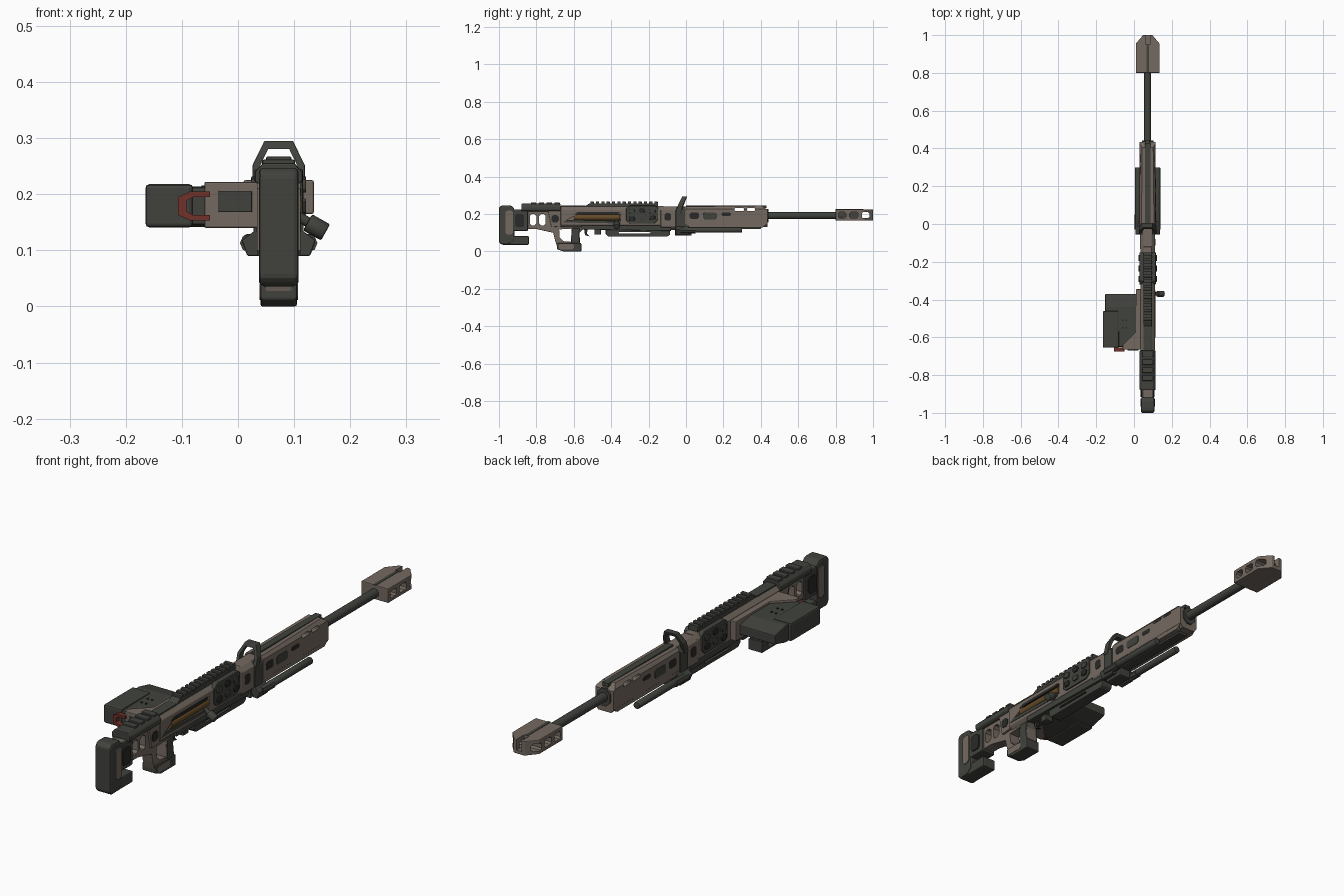
import bpy, bmesh, math
from mathutils import Vector

CX = 0.0725  # centre line of the rifle


def material(name, rgb):
    m = bpy.data.materials.new(name)
    m.diffuse_color = (*rgb, 1)
    return m


TAUPE = material("taupe", (0.175, 0.142, 0.118))
DARK = material("dark_olive_grey", (0.052, 0.055, 0.046))
BLACK = material("near_black", (0.022, 0.023, 0.021))
RED = material("rust_red", (0.16, 0.032, 0.022))
BRASS = material("brass_brown", (0.13, 0.07, 0.022))


def rect(u0, u1, v0, v1):
    return [(u0, v0), (u1, v0), (u1, v1), (u0, v1)]


def octagon(u0, u1, v0, v1, c):
    return [(u0 + c, v0), (u1 - c, v0), (u1, v0 + c), (u1, v1 - c),
            (u1 - c, v1), (u0 + c, v1), (u0, v1 - c), (u0, v0 + c)]


def bake(ob):
    dg = bpy.context.evaluated_depsgraph_get()
    me = bpy.data.meshes.new_from_object(ob.evaluated_get(dg))
    ob.modifiers.clear()
    ob.data = me


def cut(ob, cutters):
    for c in cutters:
        m = ob.modifiers.new("cut", 'BOOLEAN')
        m.operation, m.solver, m.object = 'DIFFERENCE', 'EXACT', c
        bake(ob)
        bpy.data.objects.remove(c)


def prism(name, axis, pts, a, b, mat, bevel=0, holes=()):
    """Extrude a polygon along an axis from a to b, with optional through holes."""
    place = {'x': lambda u, v, w: (w, u, v), 'y': lambda u, v, w: (u, w, v),
             'z': lambda u, v, w: (u, v, w)}[axis]
    bm = bmesh.new()
    lo = [bm.verts.new(place(u, v, a)) for u, v in pts]
    hi = [bm.verts.new(place(u, v, b)) for u, v in pts]
    bm.faces.new(lo)
    bm.faces.new(hi)
    for i in range(len(pts)):
        j = (i + 1) % len(pts)
        bm.faces.new((lo[i], lo[j], hi[j], hi[i]))
    bmesh.ops.recalc_face_normals(bm, faces=bm.faces)
    me = bpy.data.meshes.new(name)
    bm.to_mesh(me)
    bm.free()
    me.materials.append(mat)
    ob = bpy.data.objects.new(name, me)
    bpy.context.collection.objects.link(ob)
    if bevel:
        m = ob.modifiers.new("bevel", 'BEVEL')
        m.width, m.segments, m.limit_method = bevel, 2, 'ANGLE'
        bake(ob)
    cut(ob, [prism("cutter", axis, h, a - 0.05, b + 0.05, mat) for h in holes])
    return ob


def box(name, x0, x1, y0, y1, z0, z1, mat, bevel=0):
    return prism(name, 'z', rect(x0, x1, y0, y1), z0, z1, mat, bevel)


def rod(name, a, b, r, mat, sides=20, bevel=0):
    a, b = Vector(a), Vector(b)
    ring = [(r * math.cos(t * math.tau / sides), r * math.sin(t * math.tau / sides)) for t in range(sides)]
    ob = prism(name, 'z', ring, 0, (b - a).length, mat, bevel)
    ob.matrix_world = (b - a).to_track_quat('Z', 'Y').to_matrix().to_4x4()
    ob.location = a
    for p in ob.data.polygons:
        p.use_smooth = len(p.vertices) == 4
    ob.data.set_sharp_from_angle(angle=math.radians(35))
    return ob


def sides(name, axis, pts, depth0, depth1, mat, bevel=0, holes=()):
    """Same side plate on both flanks, depth measured from the centre line."""
    for s, tag in ((1, "right"), (-1, "left")):
        a, b = sorted((CX + s * depth0, CX + s * depth1))
        prism(f"{name}_{tag}", axis, pts, a, b, mat, bevel, holes)


# Barrel and muzzle brake
rod("barrel", (CX, 0.3, 0.192), (CX, 0.84, 0.192), 0.0185, DARK)
brake = prism("muzzle_brake", 'z', [(0.01, 0.80), (0.135, 0.80), (0.135, 0.955), (0.097, 1.0),
              (0.048, 1.0), (0.01, 0.955)], 0.165, 0.225, TAUPE, 0.003)
cut(brake, [prism("cutter", 'x', octagon(a, b, 0.178, 0.21, 0.007), -0.1, 0.3, DARK)
            for a, b in ((0.815, 0.855), (0.875, 0.92), (0.94, 0.98))]
    + [box("cutter", 0.061, 0.084, 0.95, 1.1, 0.18, 0.3, DARK)])
box("brake_core", 0.058, 0.087, 0.81, 0.93, 0.172, 0.218, DARK)
box("brake_top_strip", 0.066, 0.079, 0.80, 0.95, 0.222, 0.2265, DARK)

# Handguard: faceted shell, slots, dark spine and panels
guard = prism("handguard", 'x', [(0, 0.13), (0.435, 0.13), (0.435, 0.222), (0.405, 0.245), (0, 0.24)],
              0.03, 0.115, TAUPE)
cut(guard, [prism("cutter", 'y', p, -0.1, 0.6, DARK) for p in
            ([(0.02, 0.215), (0.055, 0.26), (0.02, 0.26)], [(0.125, 0.215), (0.09, 0.26), (0.125, 0.26)],
             [(0.02, 0.16), (0.05, 0.12), (0.02, 0.12)], [(0.125, 0.16), (0.095, 0.12), (0.125, 0.12)])]
    + [prism("cutter", 'x', octagon(a, b, 0.217, 0.232, 0.004), -0.1, 0.3, DARK)
       for a, b in ((0.26, 0.31), (0.325, 0.37))])
box("handguard_spine", 0.058, 0.087, 0.0, 0.43, 0.232, 0.247, DARK, 0.002)
sides("handguard_panel", 'x', octagon(0.09, 0.165, 0.172, 0.208, 0.008), 0.035, 0.0445, DARK, 0.001)
sides("handguard_rear_slot", 'x', octagon(0.02, 0.07, 0.175, 0.208, 0.008), 0.035, 0.0435, BLACK)
sides("handguard_front_slot", 'x', octagon(0.19, 0.24, 0.19, 0.208, 0.005), 0.035, 0.0435, BLACK)
sides("handguard_lower_rail", 'x', [(0, 0.128), (0.41, 0.128), (0.43, 0.145), (0.42, 0.155), (0, 0.155)],
      0.02, 0.042, TAUPE, 0.002)
box("handguard_keel", 0.052, 0.093, 0.0, 0.40, 0.12, 0.135, DARK, 0.003)
prism("handguard_nose", 'y', octagon(0.042, 0.103, 0.155, 0.228, 0.02), 0.42, 0.442, DARK)

# Folded bipod with its bracket
for s, tag in ((1, "right"), (-1, "left")):
    x = CX + s * 0.0525
    rod("bipod_leg_" + tag, (x, -0.02, 0.115), (x, 0.30, 0.115), 0.0145, DARK, 20, 0.004)
    rod("bipod_collar_" + tag, (x, -0.03, 0.113), (x, 0.05, 0.113), 0.0165, DARK, 8)
    prism("bipod_hinge_" + tag, 'y', [(CX + s * u, z) for u, z in ((0.02, 0.122), (0.04, 0.137),
          (0.066, 0.118), (0.056, 0.09), (0.036, 0.09))], -0.055, 0.015, DARK, 0.003)
box("bipod_mount", 0.045, 0.10, -0.06, 0.03, 0.085, 0.135, DARK, 0.005)

# Collar, clamp and carry handle
prism("barrel_collar", 'y', octagon(0.033, 0.112, 0.115, 0.24, 0.018), -0.135, 0.0, TAUPE, 0.002)
prism("barrel_clamp", 'y', octagon(0.028, 0.117, 0.10, 0.238, 0.02), -0.055, -0.005, DARK, 0.002)
sides("collar_port", 'x', octagon(-0.115, -0.08, 0.165, 0.205, 0.008), 0.03, 0.0415, BLACK)
handle = prism("carry_handle", 'y', [(0.026, 0.205), (0.026, 0.252), (0.047, 0.295), (0.098, 0.295),
               (0.119, 0.252), (0.119, 0.205)], -0.055, -0.028, DARK, 0.002,
               [[(0.039, 0.15), (0.039, 0.25), (0.054, 0.281), (0.091, 0.281), (0.106, 0.25), (0.106, 0.15)]])
for v in handle.data.vertices:
    v.co.y += max(0, v.co.z - 0.225) * 0.5

# Receiver with ejection recess and brass bolt carrier
recv = prism("receiver", 'y', octagon(0.035, 0.11, 0.125, 0.243, 0.018), -0.67, -0.12, TAUPE, 0.002)
cut(recv, [prism("cutter", 'x', [(-0.64, 0.168), (-0.35, 0.160), (-0.35, 0.207), (-0.56, 0.207)],
                 0.09, 0.2, DARK)])
rod("bolt_carrier", (0.098, -0.60, 0.182), (0.098, -0.352, 0.182), 0.0165, BRASS)
prism("recess_cover", 'x', [(-0.60, 0.198), (-0.36, 0.198), (-0.36, 0.21), (-0.58, 0.21)], 0.092, 0.112, BLACK)
prism("recess_floor", 'x', [(-0.66, 0.155), (-0.36, 0.15), (-0.36, 0.163), (-0.64, 0.169)], 0.092, 0.112, DARK)
prism("receiver_underside", 'x', [(-0.56, 0.118), (-0.08, 0.11), (-0.08, 0.145), (-0.56, 0.145)],
      0.038, 0.107, DARK, 0.003)
box("receiver_top_strip", 0.05, 0.095, -0.67, -0.54, 0.228, 0.246, DARK, 0.003)

# Dark side housings with raised knobs
sides("side_housing", 'x', [(-0.32, 0.165), (-0.30, 0.15), (-0.17, 0.15), (-0.15, 0.17), (-0.15, 0.235),
      (-0.165, 0.245), (-0.30, 0.245), (-0.32, 0.23)], 0.02, 0.043, DARK, 0.003)
for i, (y, z) in enumerate(((-0.29, 0.215), (-0.235, 0.22), (-0.18, 0.215), (-0.29, 0.175), (-0.235, 0.18), (-0.18, 0.18))):
    sides(f"housing_knob_{i}", 'x', octagon(y - 0.016, y + 0.016, z - 0.012, z + 0.012, 0.006),
          0.04, 0.049, BLACK if i % 2 else DARK, 0.002)

# Top rail
prism("top_rail", 'x', [(-0.555, 0.235), (-0.515, 0.257), (-0.15, 0.257), (-0.15, 0.235)], 0.051, 0.094, DARK, 0.002)
for i in range(13):
    y = -0.51 + i * 0.0285
    box(f"rail_tooth_{i}", 0.05, 0.095, y, y + 0.017, 0.25, 0.267, DARK, 0.002)

# Lower bar and trigger group
prism("lower_bar", 'x', [(-0.43, 0.095), (-0.415, 0.08), (-0.10, 0.08), (-0.085, 0.09), (-0.085, 0.113),
      (-0.43, 0.118)], 0.047, 0.098, DARK, 0.004, [octagon(-0.36, -0.19, 0.096, 0.105, 0.003)])
prism("trigger", 'x', [(-0.545, 0.122), (-0.525, 0.122), (-0.53, 0.095), (-0.515, 0.08), (-0.54, 0.088)], 0.066, 0.079, BLACK)
box("trigger_stop", 0.055, 0.09, -0.49, -0.455, 0.09, 0.125, DARK, 0.003)

# Bolt handle
rod("bolt_arm", (0.095, -0.37, 0.168), (0.135, -0.37, 0.144), 0.009, DARK, 12)
rod("bolt_knob", (0.124, -0.37, 0.150), (0.156, -0.37, 0.132), 0.0165, DARK, 16, 0.003)

# Stock chassis, thumbhole grip and foot
prism("stock_chassis", 'x', [(-0.93, 0.225), (-0.55, 0.225), (-0.55, 0.12), (-0.57, 0.1), (-0.563, 0.006),
      (-0.685, 0.012), (-0.70, 0.06), (-0.71, 0.10), (-0.80, 0.12), (-0.93, 0.12)], 0.048, 0.097, TAUPE, 0.003,
      [octagon(-0.835, -0.80, 0.14, 0.20, 0.01), octagon(-0.785, -0.75, 0.14, 0.20, 0.01),
       [(-0.678, 0.118), (-0.612, 0.122), (-0.615, 0.052), (-0.655, 0.055), (-0.675, 0.075)]])
prism("grip", 'x', [(-0.612, 0.125), (-0.565, 0.125), (-0.572, 0.095), (-0.56, 0.0), (-0.615, 0.01)],
      0.042, 0.103, DARK, 0.006)
prism("grip_foot", 'x', [(-0.69, 0.045), (-0.69, 0.012), (-0.655, 0.0), (-0.56, 0.0), (-0.56, 0.045)],
      0.04, 0.105, DARK, 0.004)
sides("foot_plate", 'x', octagon(-0.68, -0.60, 0.012, 0.04, 0.006), 0.028, 0.034, TAUPE)
sides("stock_side_plate", 'x', [(-0.74, 0.225), (-0.66, 0.225), (-0.62, 0.20), (-0.66, 0.135), (-0.72, 0.13)],
      0.02, 0.034, TAUPE, 0.003)
sides("stock_side_slot", 'x', octagon(-0.72, -0.68, 0.155, 0.195, 0.01), 0.03, 0.036, BLACK)

# Cheek rest
prism("cheek_rest", 'y', [(0.03, 0.222), (0.03, 0.24), (0.045, 0.256), (0.10, 0.256), (0.115, 0.24),
      (0.115, 0.222), (0.105, 0.215), (0.04, 0.215)], -0.88, -0.67, DARK, 0.004)
for i in range(4):
    y = -0.83 + i * 0.042
    box(f"cheek_rib_{i}", 0.043, 0.102, y, y + 0.03, 0.25, 0.262, DARK, 0.004)

# Butt: spacer block, pad and toe
box("butt_spacer", 0.04, 0.105, -0.93, -0.845, 0.11, 0.225, DARK, 0.005)
sides("butt_spacer_trim", 'x', octagon(-0.915, -0.865, 0.13, 0.20, 0.01), 0.03, 0.037, BLACK)
prism("butt_pad", 'x', [(-1.0, 0.05), (-1.0, 0.235), (-0.985, 0.247), (-0.935, 0.247), (-0.918, 0.23),
      (-0.918, 0.06), (-0.94, 0.04), (-0.985, 0.036)], 0.037, 0.108, DARK, 0.008)
box("butt_toe", 0.041, 0.104, -0.985, -0.84, 0.036, 0.083, DARK, 0.006)
sides("butt_plate", 'x', octagon(-0.965, -0.925, 0.09, 0.22, 0.01), 0.032, 0.039, TAUPE)

# Side magazine, its well and the red latch
prism("magazine", 'x', [(-0.65, 0.146), (-0.65, 0.212), (-0.44, 0.214), (-0.37, 0.198), (-0.37, 0.16), (-0.44, 0.142)],
      -0.153, 0.02, DARK, 0.004)
box("magazine_base", -0.165, -0.08, -0.655, -0.46, 0.141, 0.218, DARK, 0.007)
prism("magazine_well", 'z', [(0.05, -0.345), (0.01, -0.345), (0.01, -0.57), (-0.06, -0.64), (-0.06, -0.665),
      (0.05, -0.665)], 0.14, 0.222, TAUPE, 0.003)
box("well_window", -0.035, 0.025, -0.670, -0.66, 0.168, 0.206, DARK, 0.002)
prism("magazine_latch", 'y', [(-0.05, 0.153), (-0.05, 0.205), (-0.085, 0.205), (-0.107, 0.195), (-0.107, 0.163),
      (-0.085, 0.153)], -0.675, -0.655, RED, 0, [[(-0.04, 0.163), (-0.04, 0.195), (-0.08, 0.195), (-0.092, 0.188),
      (-0.092, 0.17), (-0.08, 0.163)]])
for i in range(4):
    rod(f"magazine_stud_{i}", (-0.06 + 0.02 * (i % 2), -0.55 + 0.04 * (i // 2), 0.205),
        (-0.06 + 0.02 * (i % 2), -0.55 + 0.04 * (i // 2), 0.216), 0.005, BLACK, 8)
